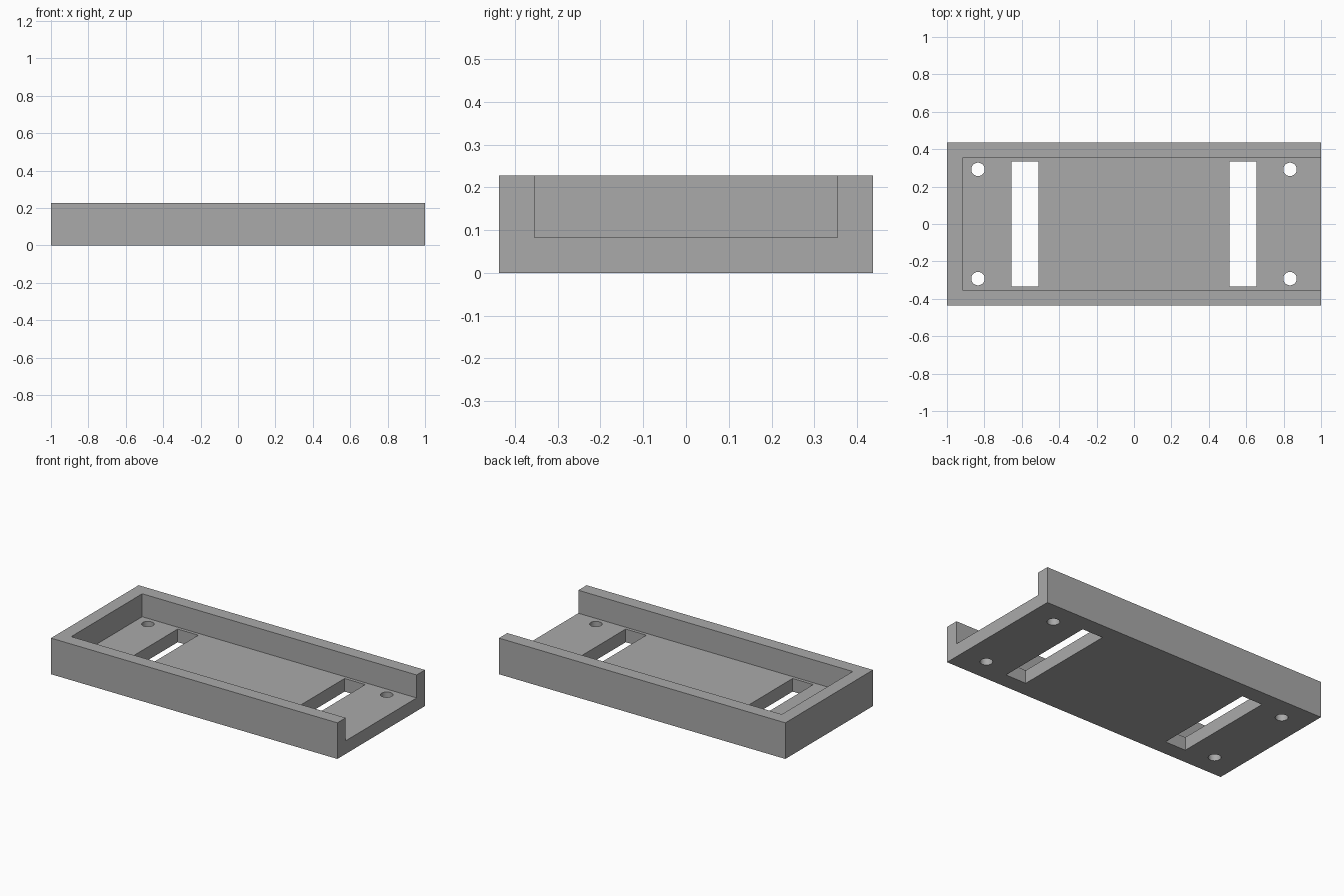
import bpy

cube = bpy.data.objects.get("Cube")
if cube:
    bpy.data.objects.remove(cube, do_unlink=True)

HALF_L, HALF_W, HEIGHT = 1.0, 0.437, 0.228
WALL = 0.083
SLOT_X, SLOT_W, SLOT_L = 0.583, 0.144, 0.668
HOLE_X, HOLE_Y, HOLE_R = 0.834, 0.292, 0.036

grey = bpy.data.materials.new("plain grey")
grey.use_nodes = True
colour = (0.4, 0.4, 0.4, 1)
grey.diffuse_color = colour
grey.node_tree.nodes["Principled BSDF"].inputs["Base Color"].default_value = colour


def box(name, low, high):
    """Box between two opposite corners."""
    centre = [(a + b) / 2 for a, b in zip(low, high)]
    bpy.ops.mesh.primitive_cube_add(size=1, location=centre)
    obj = bpy.context.object
    obj.name = name
    obj.scale = [b - a for a, b in zip(low, high)]
    bpy.ops.object.transform_apply(location=True, rotation=False, scale=True)
    obj.data.materials.append(grey)
    return obj


def cut(body, cutter):
    """Subtract the cutter from the body and discard it."""
    cutter.hide_render = True
    mod = body.modifiers.new("cut", "BOOLEAN")
    mod.operation = "DIFFERENCE"
    mod.solver = "EXACT"
    mod.object = cutter
    bpy.context.view_layer.objects.active = body
    bpy.ops.object.modifier_apply(modifier=mod.name)
    bpy.data.objects.remove(cutter, do_unlink=True)


# Tray body, hollowed from above and open at its +x end
tray = box("mounting_tray", (-HALF_L, -HALF_W, 0), (HALF_L, HALF_W, HEIGHT))
cut(tray, box("recess", (-HALF_L + WALL, -HALF_W + WALL, WALL),
              (HALF_L + 1, HALF_W - WALL, HEIGHT + 1)))

for side in (-1, 1):
    # Strap slots through the floor
    x = side * SLOT_X
    cut(tray, box("slot", (x - SLOT_W / 2, -SLOT_L / 2, -0.1),
                  (x + SLOT_W / 2, SLOT_L / 2, HEIGHT)))
    # Screw holes near the corners
    for end in (-1, 1):
        bpy.ops.mesh.primitive_cylinder_add(
            vertices=32, radius=HOLE_R, depth=0.5,
            location=(side * HOLE_X, end * HOLE_Y, 0))
        hole = bpy.context.object
        hole.data.materials.append(grey)
        cut(tray, hole)

# Smooth hole walls, sharp edges elsewhere
bpy.ops.object.select_all(action="DESELECT")
tray.select_set(True)
bpy.context.view_layer.objects.active = tray
bpy.ops.object.shade_smooth_by_angle()
